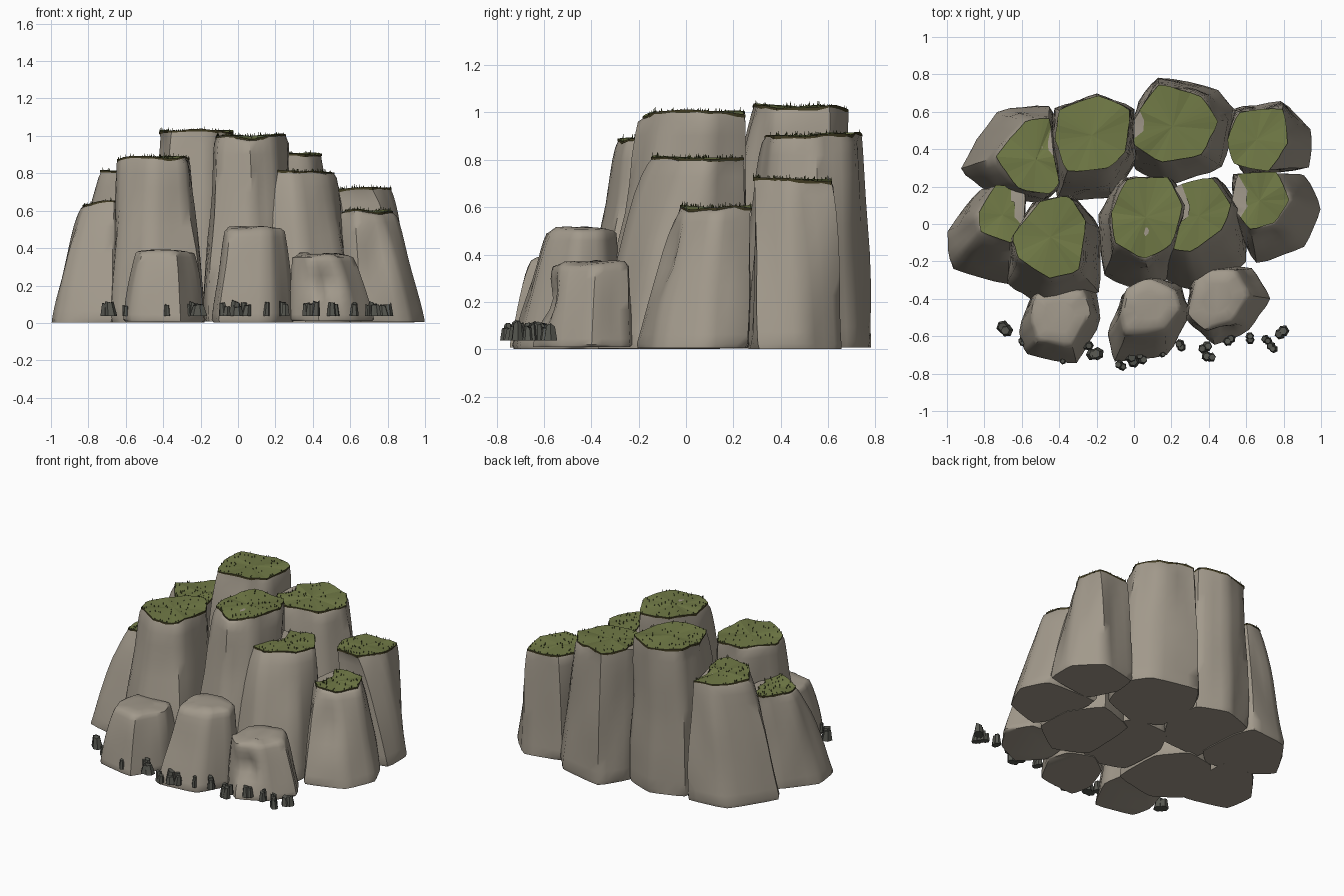
import bpy
import bmesh
import math
import random
from mathutils import Vector, noise

random.seed(7)
cube = bpy.data.objects.get("Cube")
if cube:
    bpy.data.objects.remove(cube, do_unlink=True)


def material(name, colour):
    mat = bpy.data.materials.new(name)
    mat.use_nodes = True
    mat.diffuse_color = (*colour, 1)
    node = mat.node_tree.nodes["Principled BSDF"]
    node.inputs["Base Color"].default_value = (*colour, 1)
    node.inputs["Roughness"].default_value = 0.9
    return mat


ROCK = material("warm grey rock", (0.36, 0.32, 0.26))
GRASS = material("olive grass", (0.165, 0.195, 0.062))
SOIL = material("dark soil edge", (0.05, 0.042, 0.015))
BLADE = material("dark grass blades", (0.065, 0.075, 0.022))
STONE = material("dark pebble", (0.093, 0.095, 0.08))


def make_object(name, bm, mats, smooth=None):
    bmesh.ops.recalc_face_normals(bm, faces=bm.faces)
    mesh = bpy.data.meshes.new(name)
    bm.to_mesh(mesh)
    bm.free()
    obj = bpy.data.objects.new(name, mesh)
    bpy.context.collection.objects.link(obj)
    for mat in mats:
        mesh.materials.append(mat)
    if smooth:
        bpy.ops.object.select_all(action="DESELECT")
        obj.select_set(True)
        bpy.context.view_layer.objects.active = obj
        bpy.ops.object.shade_smooth_by_angle(angle=math.radians(smooth))


def soften(corners):
    """Split each side of the outline and ease the corners slightly."""
    corners = [Vector(c) for c in corners]
    pts = []
    for i, c in enumerate(corners):
        pts += [c.lerp(corners[(i + 1) % len(corners)], k / 4) for k in range(4)]
    return [(pts[i - 1] + p * 6 + pts[(i + 1) % len(pts)]) / 8 for i, p in enumerate(pts)]


def bridge(bm, a, b):
    n = len(a)
    return [bm.faces.new((a[i], a[(i + 1) % n], b[(i + 1) % n], b[i])) for i in range(n)]


def angle_gap(v, degrees):
    a = math.degrees(math.atan2(v.y, v.x)) - degrees
    return abs((a + 180) % 360 - 180)


def rock(name, h, crown, foot, rounded=False, dent=None):
    """Loft from the crown outline down to the foot outline; return the rim."""
    upper, lower = soften(crown), soften(foot)
    n = len(upper)
    bm = bmesh.new()
    rings = []
    floor = random.uniform(0, 0.01)
    for d in (0, 0.03, 0.09, 0.18, 0.3, 0.42, 0.55, 0.68, 0.8, 0.9, 0.97, 1):
        pts = [u.lerp(w, d ** 0.75) for u, w in zip(upper, lower)]
        mid = sum(pts, Vector((0, 0))) / n
        ring = []
        for p in pts:
            z = floor + (h - floor) * (1 - d)
            out = (p - mid).normalized()
            if 0 < d < 1:
                p = p + out * 0.018 * noise.noise(Vector((p.x * 8, p.y * 8, z * 2.5)))
            if dent:
                g = (angle_gap(out, dent[0]) / 24) ** 2 + ((d - dent[1]) / 0.24) ** 2
                p = p - out * dent[2] * math.exp(-g)
            if d == 1:
                p = mid + (p - mid) * 0.97
            if d == 0:
                z += 0.022 * noise.noise(Vector((p.x * 7, p.y * 7, h * 9)))
                if rounded:
                    p = mid + (p - mid) * 0.9
            ring.append(bm.verts.new((p.x, p.y, z)))
        rings.append(ring)
    for a, b in zip(rings, rings[1:]):
        bridge(bm, a, b)
    # inner ring makes a worn crown
    centre = sum((v.co for v in rings[0]), Vector()) / n
    inner = [bm.verts.new(centre.lerp(v.co, 0.6) + Vector((0, 0, 0.006 if rounded else 0)))
             for v in rings[0]]
    bridge(bm, inner, rings[0])
    bm.faces.new(inner)
    bm.faces.new(rings[-1])
    rim = [v.co.copy() for v in rings[0]]
    make_object(name, bm, [ROCK], 50)
    return rim


def turf(name, rim, notch=None):
    """Thin grass cap with a ragged soil edge, plus short blades."""
    n = len(rim)
    centre = sum(rim, Vector()) / n
    bm = bmesh.new()
    low, high = [], []
    for p in rim:
        r = p - centre
        s = random.uniform(1.0, 1.03)
        if notch and angle_gap(r, notch[0]) < notch[1]:
            s = notch[2]
        q = centre + r * s
        low.append(bm.verts.new(q - Vector((0, 0, random.uniform(0, 0.009)))))
        high.append(bm.verts.new(q + Vector((0, 0, 0.008))))
    for f in bridge(bm, low, high):
        f.material_index = 1
    hub = bm.verts.new(centre + Vector((0, 0, 0.008)))
    for i in range(n):
        bm.faces.new((high[i], high[(i + 1) % n], hub))
    # upright blades over the cap and along its edge
    blades = bmesh.new()
    for i in range(75):
        k = random.randrange(n)
        edge = high[k].co.lerp(high[(k + 1) % n].co, random.random())
        p = hub.co.lerp(edge, 0.98 if i % 3 == 0 else math.sqrt(random.random()))
        a = random.uniform(0, math.tau)
        side = Vector((math.cos(a), math.sin(a), 0)) * 0.003
        tip = side * random.uniform(-1, 1)
        tip.z = random.uniform(0.008, 0.02)
        blades.faces.new([blades.verts.new(c) for c in (p - side, p + side, p + tip)])
    make_object(name + "_grass", bm, [GRASS, SOIL])
    make_object(name + "_blades", blades, [BLADE])


def column(name, h, crown, foot, notch=None, dent=None):
    turf(name, rock(name, h, crown, foot, dent=dent), notch)


# Back row of tall columns: crown outline, then foot outline
column("back_right_outer_column", 0.8,
       [(-.45, .57), (-.58, .55), (-.74, .36), (-.62, .19), (-.45, .16), (-.4, .22), (-.43, .36)],
       [(-.45, .64), (-.74, .61), (-.94, .29), (-.8, .17), (-.5, .1), (-.38, .2), (-.4, .5)],
       notch=(38, 22, .75))
column("back_right_column", 1.02,
       [(-.42, .45), (-.4, .61), (-.19, .69), (-.02, .61), (-.05, .38), (-.14, .3), (-.36, .28)],
       [(-.44, .4), (-.43, .62), (-.2, .7), (.01, .62), (.03, .35), (-.12, .13), (-.42, .12)])
column("back_left_column", 0.9,
       [(.13, .75), (.36, .68), (.45, .55), (.36, .37), (.15, .33), (0, .42), (0, .56)],
       [(.12, .8), (.46, .72), (.56, .57), (.48, .3), (.2, .2), (0, .28), (0, .6)],
       notch=(180, 15, .75))
column("back_left_outer_column", 0.71,
       [(.56, .6), (.8, .62), (.82, .43), (.72, .28), (.53, .32), (.5, .45)],
       [(.52, .61), (.79, .67), (.95, .51), (.95, .3), (.6, .25), (.5, .45)])

# Middle row of tall columns
column("left_outer_column", 0.59,
       [(.55, .27), (.76, .28), (.83, .13), (.75, 0), (.62, -.03), (.52, .1)],
       [(.52, .27), (.92, .26), (1.01, .08), (.92, -.13), (.65, -.22), (.54, -.03)],
       notch=(175, 38, .5), dent=(-75, .35, .04))
column("left_column", 0.8,
       [(.2, .2), (.42, .25), (.52, .1), (.47, -.03), (.3, -.15), (.17, -.12)],
       [(.15, .15), (.45, .26), (.6, .05), (.61, -.21), (.36, -.39), (.13, -.28)],
       notch=(165, 38, .35))
column("centre_column", 0.99,
       [(-.04, .24), (.18, .25), (.26, .1), (.2, -.11), (.06, -.19), (-.1, -.1), (-.12, .06)],
       [(-.08, .25), (.2, .26), (.29, .08), (.27, -.2), (.1, -.37), (-.17, -.29), (-.19, .05)],
       dent=(-85, .35, .02))
column("right_column", 0.88,
       [(-.65, -.06), (-.5, .12), (-.35, .15), (-.26, .02), (-.29, -.25), (-.45, -.29), (-.62, -.18)],
       [(-.68, -.1), (-.55, .12), (-.33, .16), (-.18, -.02), (-.17, -.38), (-.5, -.45), (-.68, -.32)],
       dent=(-50, .3, .02))
column("right_outer_column", 0.63,
       [(-.83, .06), (-.74, .21), (-.58, .18), (-.59, -.02), (-.66, -.1), (-.82, -.04)],
       [(-1.01, -.04), (-.82, .2), (-.58, .2), (-.57, -.1), (-.67, -.33), (-.98, -.25)],
       notch=(20, 42, .55))

# Low bare boulders along the front
rock("front_right_boulder", 0.385,
     [(-.52, -.37), (-.28, -.35), (-.24, -.48), (-.33, -.65), (-.51, -.62), (-.55, -.52)],
     [(-.55, -.35), (-.2, -.33), (-.17, -.5), (-.3, -.76), (-.58, -.7), (-.61, -.58)], True)
rock("front_centre_boulder", 0.505,
     [(.09, -.29), (.22, -.36), (.25, -.46), (.17, -.56), (-.04, -.57), (-.07, -.47), (-.04, -.34)],
     [(.09, -.27), (.26, -.34), (.3, -.48), (.18, -.71), (-.11, -.74), (-.14, -.59), (-.07, -.39)], True)
rock("front_left_boulder", 0.36,
     [(.34, -.25), (.54, -.24), (.61, -.38), (.52, -.52), (.37, -.56), (.29, -.48)],
     [(.3, -.23), (.64, -.23), (.73, -.4), (.62, -.57), (.43, -.66), (.28, -.51)], True, (-95, .45, .07))


def pebble(name, x, y, size):
    """Clump of overlapping, tapered shards with broken tops."""
    bm = bmesh.new()
    turn = random.uniform(0, math.tau)
    for k in (-0.4, 0.4):
        cx, cy = x + k * size * math.cos(turn), y + k * size * math.sin(turn)
        r, tall = size * random.uniform(.9, 1.1), random.uniform(.05, .075)
        lean, start = random.uniform(-.3, .3) * size, random.random()
        rings = [[], []]
        for i in range(6):
            a = math.tau * (i + start) / 6
            c, s = math.cos(a) * r, math.sin(a) * r
            rings[0].append(bm.verts.new((cx + c, cy + s, 0.037)))
            rings[1].append(bm.verts.new((cx + lean + c * .65, cy + s * .65,
                                          0.037 + tall + c * random.uniform(-.4, .4))))
        bridge(bm, *rings)
        for ring in rings:
            bm.faces.new(ring)
    make_object(name, bm, [STONE])


# Pebble row: x, y, size
PEBBLES = [(-.69, -.56, .034), (-.6, -.63, .018), (-.38, -.725, .02), (-.25, -.65, .024),
           (-.21, -.695, .036), (-.07, -.757, .024), (-.01, -.725, .034), (.04, -.715, .026),
           (.15, -.69, .018), (.25, -.65, .024), (.38, -.66, .03), (.4, -.71, .028),
           (.51, -.62, .026), (.62, -.61, .024), (.71, -.62, .022), (.74, -.66, .026),
           (.79, -.58, .03)]
for i, spot in enumerate(PEBBLES):
    pebble(f"pebble_{i + 1}", *spot)
